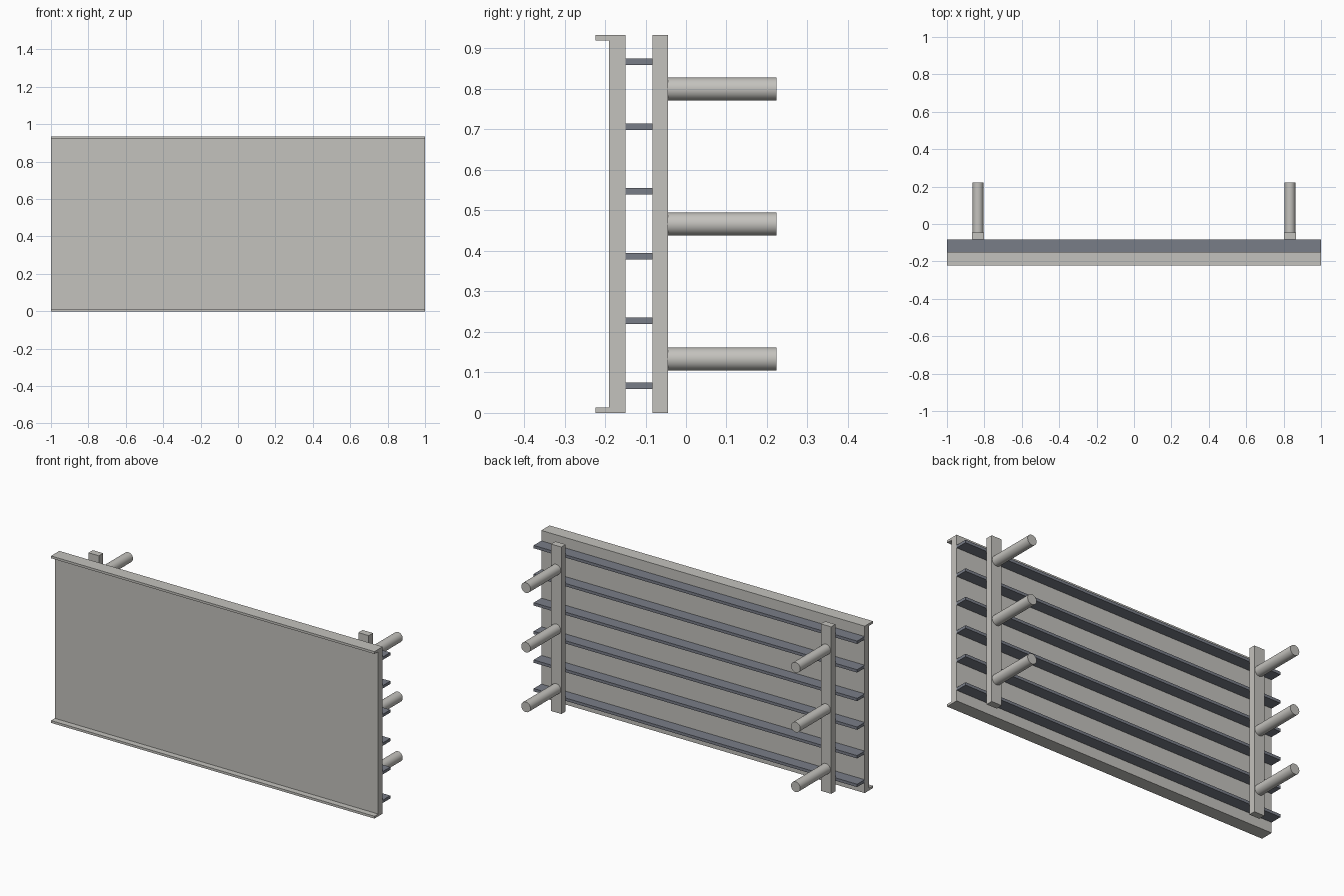
import bpy
import bmesh
import math
from mathutils import Matrix, Vector

cube = bpy.data.objects.get("Cube")
if cube:
    bpy.data.objects.remove(cube, do_unlink=True)


def make_material(name, colour):
    mat = bpy.data.materials.new(name)
    mat.use_nodes = True
    mat.diffuse_color = colour
    mat.node_tree.nodes["Principled BSDF"].inputs["Base Color"].default_value = colour
    return mat


grey = make_material("warm grey", (0.55, 0.54, 0.51, 1))
slate = make_material("slate blue", (0.19, 0.205, 0.245, 1))


def finish(name, bm, mat):
    bmesh.ops.recalc_face_normals(bm, faces=bm.faces)
    mesh = bpy.data.meshes.new(name)
    bm.to_mesh(mesh)
    bm.free()
    mesh.materials.append(mat)
    obj = bpy.data.objects.new(name, mesh)
    bpy.context.collection.objects.link(obj)
    return obj


def box(name, low, high, mat):
    low, high = Vector(low), Vector(high)
    bm = bmesh.new()
    bmesh.ops.create_cube(bm, size=1)
    bmesh.ops.scale(bm, vec=high - low, verts=bm.verts)
    bmesh.ops.translate(bm, vec=(low + high) / 2, verts=bm.verts)
    return finish(name, bm, mat)


def peg(name, x, z, y0, y1, radius):
    bm = bmesh.new()
    bmesh.ops.create_cone(bm, cap_ends=True, segments=24, radius1=radius,
                          radius2=radius, depth=y1 - y0)
    place = Matrix.Translation((x, (y0 + y1) / 2, z)) @ Matrix.Rotation(math.pi / 2, 4, "X")
    bmesh.ops.transform(bm, matrix=place, verts=bm.verts)
    obj = finish(name, bm, grey)
    bpy.ops.object.select_all(action="DESELECT")
    obj.select_set(True)
    bpy.context.view_layer.objects.active = obj
    bpy.ops.object.shade_smooth_by_angle(angle=math.radians(30))


# Depth of each layer, from the front lip to the peg ends
HEIGHT, LIP = 0.933, 0.013
LIP_Y, FRONT_Y, PANEL_Y, SLAT_Y, POST_Y, PEG_Y = -0.223, -0.19, -0.15, -0.083, -0.045, 0.223

# Front panel: a shallow channel profile extruded along its length
profile = [(LIP_Y, 0), (PANEL_Y, 0), (PANEL_Y, HEIGHT), (LIP_Y, HEIGHT),
           (LIP_Y, HEIGHT - LIP), (FRONT_Y, HEIGHT - LIP), (FRONT_Y, LIP), (LIP_Y, LIP)]
bm = bmesh.new()
end = bm.faces.new([bm.verts.new((-1, y, z)) for y, z in profile])
side = bmesh.ops.extrude_face_region(bm, geom=[end], use_keep_orig=True)
bmesh.ops.translate(bm, vec=(2, 0, 0),
                    verts=[v for v in side["geom"] if isinstance(v, bmesh.types.BMVert)])
finish("front_panel", bm, grey)

# Horizontal slats behind the panel
for i in range(6):
    z = 0.067 + 0.16 * i
    box(f"slat_{i + 1}", (-1, PANEL_Y, z - 0.008), (1, SLAT_Y, z + 0.008), slate)

# Rear posts, each with three round pegs
for label, sign in (("left", 1), ("right", -1)):
    x = 0.834 * sign
    box(f"{label}_post", (x - 0.032, SLAT_Y, 0), (x + 0.032, POST_Y, HEIGHT), grey)
    for i in range(3):
        peg(f"{label}_peg_{i + 1}", x, 0.133 + i / 3, POST_Y, PEG_Y, 0.0285)
